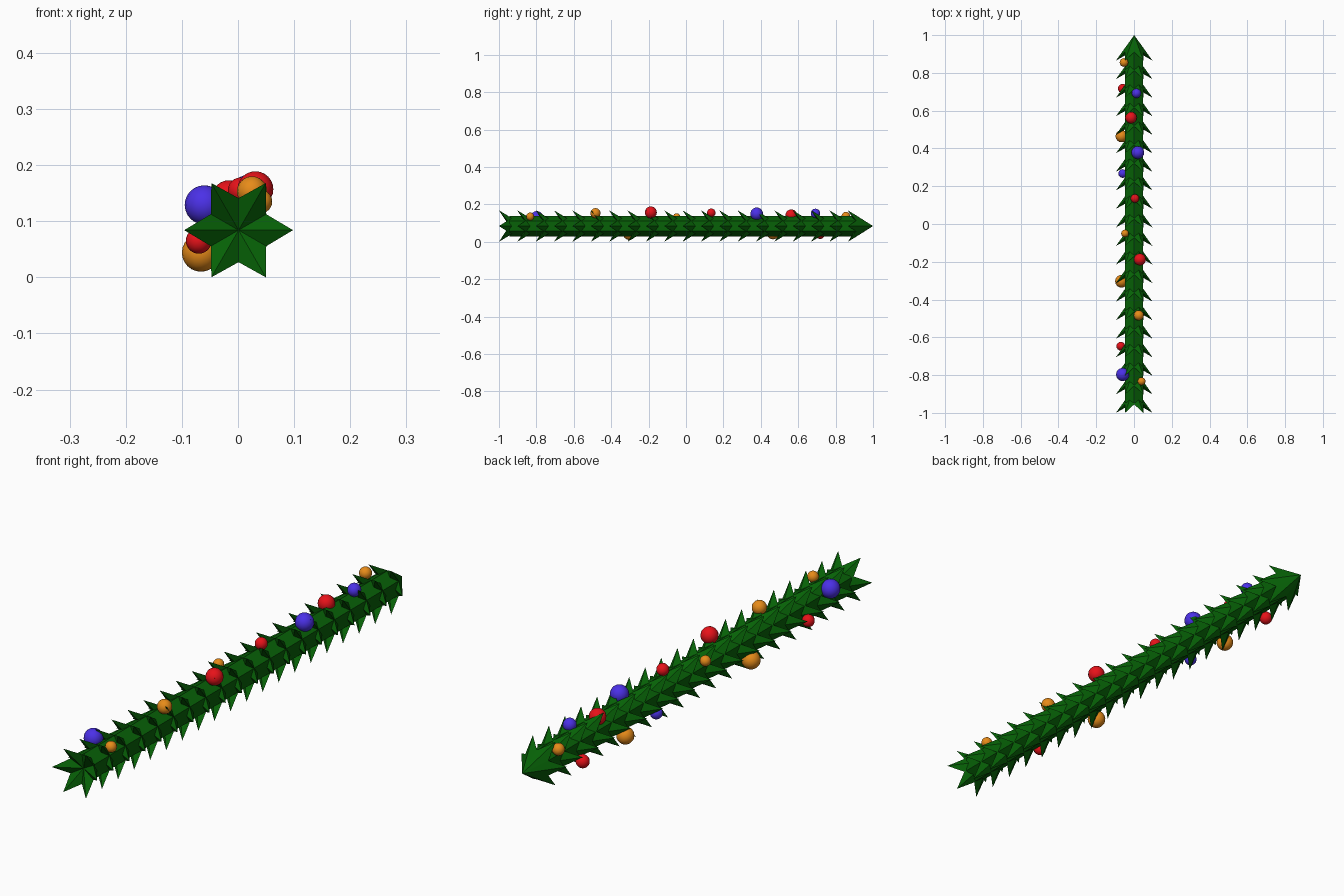
import bpy
import bmesh
from math import sin, cos, pi

cube = bpy.data.objects.get("Cube")
if cube:
    bpy.data.objects.remove(cube)


def material(name, rgb):
    m = bpy.data.materials.new(name)
    m.use_nodes = True
    m.diffuse_color = (*rgb, 1)
    m.node_tree.nodes["Principled BSDF"].inputs["Base Color"].default_value = (*rgb, 1)
    return m


GREEN = material("pine green", (0.002, 0.12, 0.002))
RED = material("bauble red", (0.8, 0.006, 0.01))
BLUE = material("bauble blue", (0.07, 0.03, 0.8))
ORANGE = material("bauble orange", (0.8, 0.26, 0.01))

# Garland dimensions
COUNT, LENGTH, SWEEP, HOLLOW = 20, 0.135, 0.045, 0.055
TIP, NOTCH, STEM = 0.097, 0.057, 0.055
CX, CZ = 0.001, 0.084


def add_object(name, bm, mat):
    bmesh.ops.recalc_face_normals(bm, faces=bm.faces)
    mesh = bpy.data.meshes.new(name)
    bm.to_mesh(mesh)
    bm.free()
    mesh.materials.append(mat)
    ob = bpy.data.objects.new(name, mesh)
    bpy.context.collection.objects.link(ob)
    return ob


def ring_point(bm, r, k, y):
    a = k * pi / 6
    return bm.verts.new((CX + r * cos(a), y, CZ + r * sin(a)))


# Six-pointed star cones with dished fronts, nested along the length
bm = bmesh.new()
step = (2 - LENGTH) / (COUNT - 1)
for i in range(COUNT):
    back = -1 + i * step
    apex = bm.verts.new((CX, back + LENGTH, CZ))
    dish = bm.verts.new((CX, back + HOLLOW, CZ))
    rim = [ring_point(bm, NOTCH if k % 2 else TIP, k, back + SWEEP * (k % 2))
           for k in range(12)]
    for k in range(12):
        after = rim[(k + 1) % 12]
        bm.faces.new((apex, after, rim[k]))
        bm.faces.new((dish, rim[k], after))
add_object("garland_needles", bm, GREEN)

# Six-sided stem running through the cones
bm = bmesh.new()
ends = [[ring_point(bm, STEM, k, y) for k in range(1, 12, 2)]
        for y in (-1 + HOLLOW, 1 - LENGTH + SWEEP)]
for k in range(6):
    n = (k + 1) % 6
    bm.faces.new((ends[0][k], ends[0][n], ends[1][n], ends[1][k]))
add_object("garland_stem", bm, GREEN)

# Baubles: colour, x, y, z, radius
baubles = [
    (ORANGE, -0.053, 0.855, 0.137, 0.023),
    (RED, -0.06, 0.717, 0.04, 0.025),
    (BLUE, 0.013, 0.692, 0.152, 0.025),
    (RED, -0.016, 0.563, 0.142, 0.031),
    (ORANGE, -0.066, 0.465, 0.045, 0.032),
    (BLUE, 0.02, 0.378, 0.149, 0.034),
    (BLUE, -0.06, 0.267, 0.055, 0.023),
    (RED, 0.005, 0.135, 0.155, 0.023),
    (ORANGE, -0.048, -0.05, 0.132, 0.02),
    (RED, 0.031, -0.188, 0.157, 0.032),
    (ORANGE, -0.066, -0.303, 0.044, 0.034),
    (ORANGE, 0.025, -0.484, 0.153, 0.027),
    (RED, -0.07, -0.647, 0.065, 0.023),
    (BLUE, -0.06, -0.797, 0.129, 0.035),
    (ORANGE, 0.04, -0.833, 0.135, 0.021),
]
for n, (mat, x, y, z, r) in enumerate(baubles, 1):
    bm = bmesh.new()
    bmesh.ops.create_uvsphere(bm, u_segments=16, v_segments=12, radius=r)
    ob = add_object(f"bauble_{n}", bm, mat)
    ob.location = (x, y, z)
    for p in ob.data.polygons:
        p.use_smooth = True
